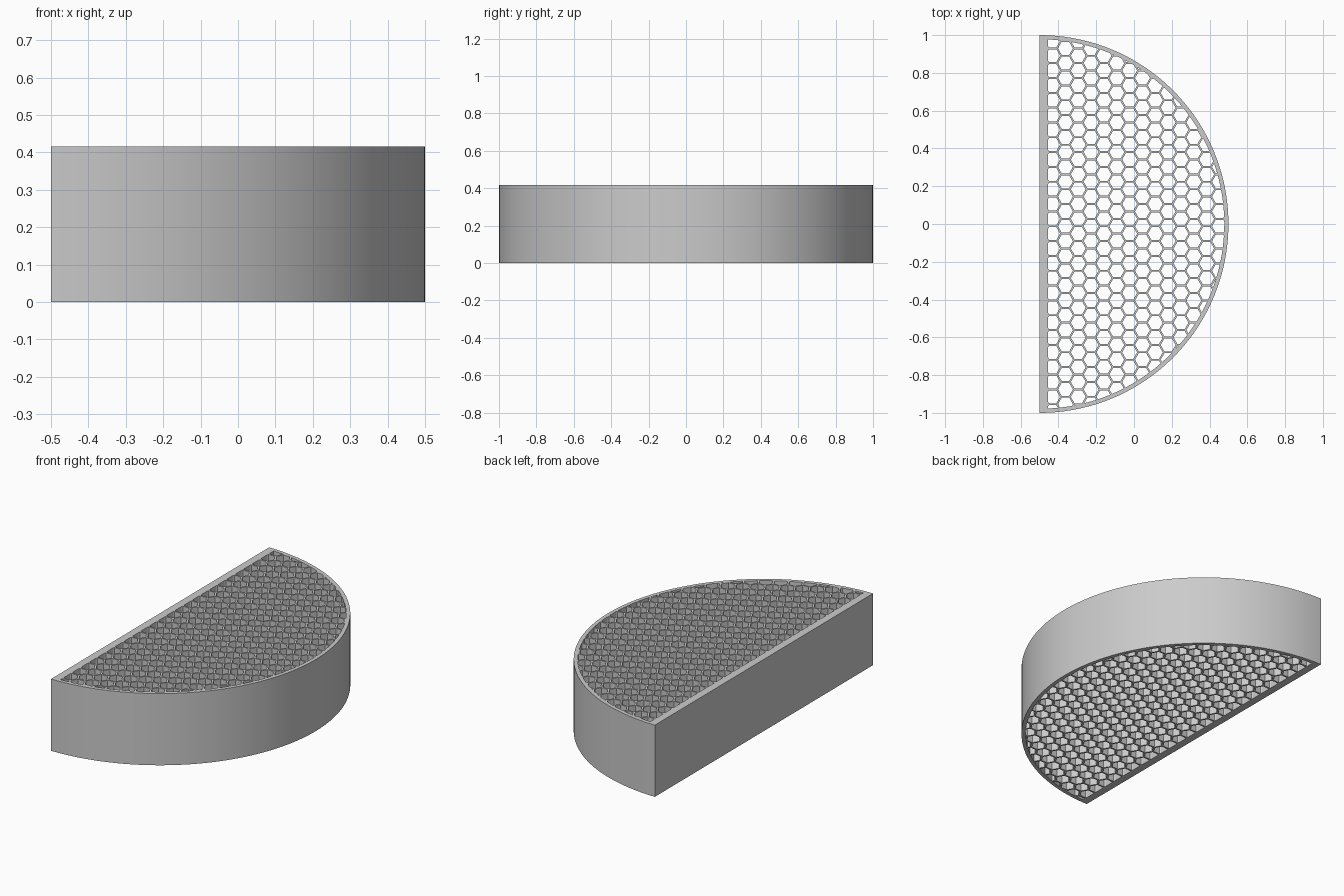
import bpy, bmesh, math

cube = bpy.data.objects.get("Cube")
if cube:
    bpy.data.objects.remove(cube, do_unlink=True)

HEIGHT = 0.416
FLAT_X = -0.5          # flat side, also the centre of the arc
FLAT_WALL = 0.045
ARC_WALL = 0.022
PITCH = 0.0785         # spacing between cells
CELL_WALL = 0.01

metal = bpy.data.materials.new("light grey")
metal.use_nodes = True
grey = (0.6, 0.6, 0.6, 1)
metal.diffuse_color = grey
metal.node_tree.nodes["Principled BSDF"].inputs["Base Color"].default_value = grey


def prisms(name, outlines, z0, z1):
    """One object holding an upright prism for each outline."""
    bm = bmesh.new()
    for outline in outlines:
        low = [bm.verts.new((x, y, z0)) for x, y in outline]
        high = [bm.verts.new((x, y, z1)) for x, y in outline]
        bm.faces.new(low[::-1])
        bm.faces.new(high)
        for i in range(len(low)):
            j = (i + 1) % len(low)
            bm.faces.new((low[i], low[j], high[j], high[i]))
    mesh = bpy.data.meshes.new(name)
    bm.to_mesh(mesh)
    bm.free()
    mesh.materials.append(metal)
    obj = bpy.data.objects.new(name, mesh)
    bpy.context.collection.objects.link(obj)
    return obj


def half_disc(radius, inset, steps=72):
    """Arc around the flat side, cut off at the inset."""
    end = math.acos(inset / radius)
    angles = [-end + 2 * end * i / steps for i in range(steps + 1)]
    return [(FLAT_X + radius * math.cos(a), radius * math.sin(a)) for a in angles]


def boolean(target, cutter, operation):
    mod = target.modifiers.new(operation.lower(), "BOOLEAN")
    mod.operation = operation
    mod.solver = "EXACT"
    mod.object = cutter
    bpy.context.view_layer.objects.active = target
    bpy.ops.object.modifier_apply(modifier=mod.name)
    bpy.data.objects.remove(cutter, do_unlink=True)


# Hexagonal cells in staggered columns
inner = 1 - ARC_WALL
cell_radius = (PITCH - CELL_WALL) / math.sqrt(3)
column_step = PITCH * math.sqrt(3) / 2
hexagons = []
for col in range(-2, 15):
    cx = -0.431 + col * column_step
    for row in range(-14, 15):
        cy = 0.93 - 12 * PITCH + (row + (col + 1) % 2 / 2) * PITCH
        if math.hypot(cx - FLAT_X, cy) < inner + cell_radius:
            hexagons.append([(cx + cell_radius * math.cos(k * math.pi / 3),
                              cy + cell_radius * math.sin(k * math.pi / 3))
                             for k in range(6)])

# Trim the cells to the inside of the frame, then cut them through the body
cells = prisms("cell_cutter", hexagons, -0.1, HEIGHT + 0.1)
opening = prisms("opening", [half_disc(inner, FLAT_WALL)], -0.05, HEIGHT + 0.05)
boolean(cells, opening, "INTERSECT")

body = prisms("honeycomb_half_disc", [half_disc(1, 0)], 0, HEIGHT)
boolean(body, cells, "DIFFERENCE")

# Smooth arc, crisp edges elsewhere
bpy.ops.object.select_all(action="DESELECT")
body.select_set(True)
bpy.context.view_layer.objects.active = body
bpy.ops.object.shade_smooth_by_angle(angle=math.radians(20))
